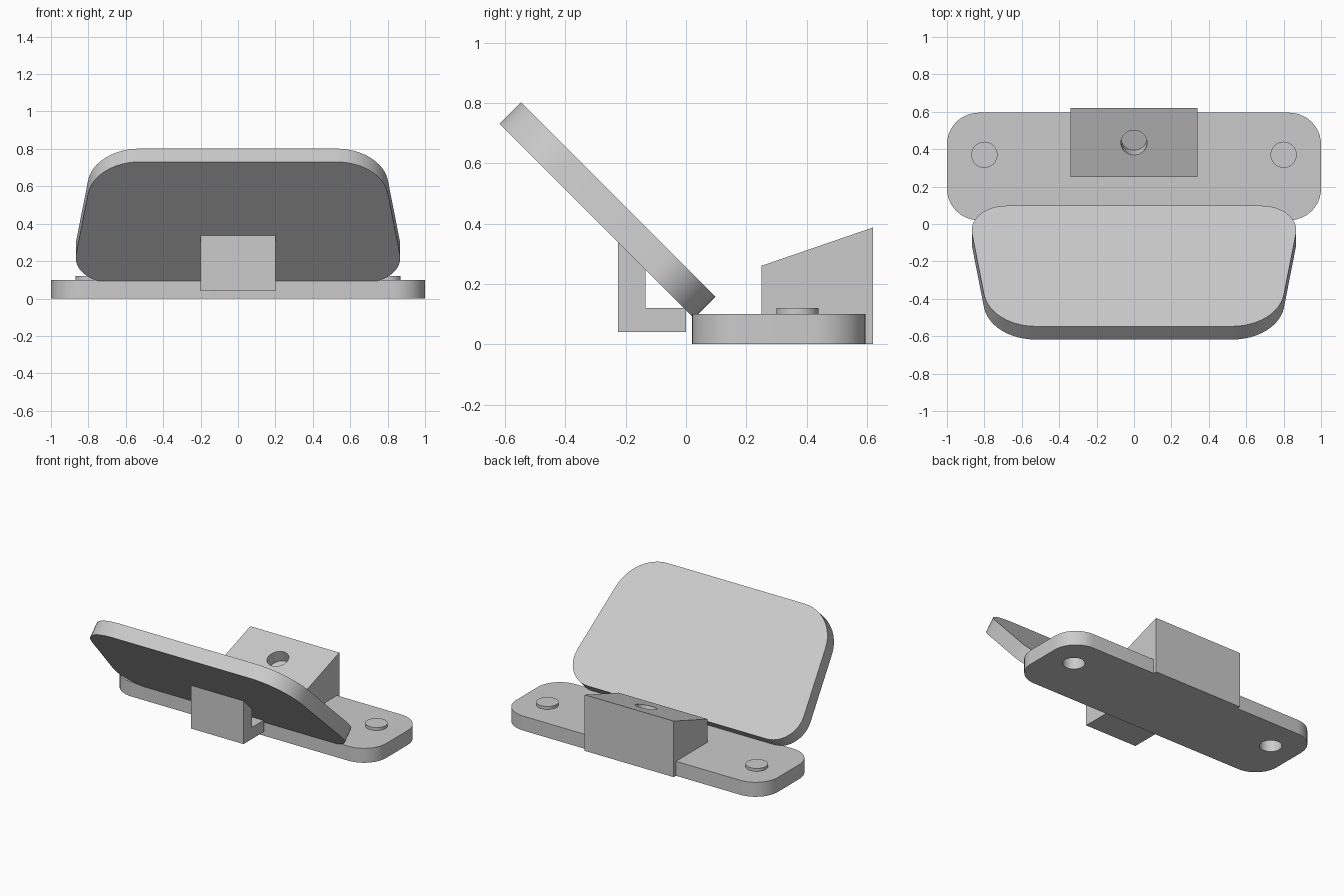
import bpy, bmesh, math
from mathutils import Matrix, Vector

if "Cube" in bpy.data.objects:
    bpy.data.objects.remove(bpy.data.objects["Cube"])

grey = bpy.data.materials.new("light grey")
grey.diffuse_color = (0.6, 0.6, 0.6, 1)
grey.use_nodes = True
grey.node_tree.nodes["Principled BSDF"].inputs["Base Color"].default_value = grey.diffuse_color


def rounded(corners, steps=12):
    """Outline of a counter-clockwise polygon from (x, y, radius) corners."""
    pts = []
    n = len(corners)
    for i, (x, y, r) in enumerate(corners):
        c = Vector((x, y))
        a = (Vector(corners[i - 1][:2]) - c).normalized()
        b = (Vector(corners[(i + 1) % n][:2]) - c).normalized()
        half = a.angle(b) / 2
        centre = c + (a + b).normalized() * r / math.sin(half)
        start = c + a * r / math.tan(half) - centre
        turn = math.pi - 2 * half
        for k in range(steps + 1):
            p = centre + Matrix.Rotation(turn * k / steps, 2) @ start
            pts.append((p.x, p.y))
    return pts


def prism(name, outline, depth, matrix=Matrix()):
    """Extrude an outline along local z, then place it."""
    bm = bmesh.new()
    face = bm.faces.new([bm.verts.new((x, y, 0)) for x, y in outline])
    out = bmesh.ops.extrude_face_region(bm, geom=[face])
    top = [v for v in out["geom"] if isinstance(v, bmesh.types.BMVert)]
    bmesh.ops.translate(bm, verts=top, vec=(0, 0, depth))
    bm.transform(matrix)
    bmesh.ops.recalc_face_normals(bm, faces=bm.faces)
    mesh = bpy.data.meshes.new(name)
    bm.to_mesh(mesh)
    bm.free()
    mesh.materials.append(grey)
    obj = bpy.data.objects.new(name, mesh)
    bpy.context.collection.objects.link(obj)
    return obj


def circle(r, n=32):
    return [(r * math.cos(2 * math.pi * i / n), r * math.sin(2 * math.pi * i / n))
            for i in range(n)]


def cut(obj, cutter):
    """Subtract the cutter and remove it."""
    mod = obj.modifiers.new("hole", 'BOOLEAN')
    mod.operation = 'DIFFERENCE'
    mod.solver = 'EXACT'
    mod.object = cutter
    bpy.context.view_layer.objects.active = obj
    bpy.ops.object.modifier_apply(modifier=mod.name)
    bpy.data.objects.remove(cutter)


def smooth(obj):
    bpy.ops.object.select_all(action='DESELECT')
    obj.select_set(True)
    bpy.context.view_layer.objects.active = obj
    bpy.ops.object.shade_smooth_by_angle(angle=math.radians(30))


# Maps a (y, z) side profile to the world, extruding along x
def side(x):
    return Matrix(((0, 0, 1, x), (1, 0, 0, 0), (0, 1, 0, 0), (0, 0, 0, 1)))


# Base plate with rounded corners
plate = prism("base_plate", rounded([(-1, 0.02, 0.17), (1, 0.02, 0.17),
                                     (1, 0.595, 0.17), (-1, 0.595, 0.17)]), 0.1)

# Screw holes open at the bottom, capped by low discs on top
for sx, label in ((-1, "left"), (1, "right")):
    at = (sx * 0.8, 0.37)
    cut(plate, prism("cutter", circle(0.07), 0.13, Matrix.Translation((*at, -0.04))))
    smooth(prism(label + "_screw_cap", circle(0.07), 0.03,
                 Matrix.Translation((*at, 0.09))))
smooth(plate)

# Wedge block with a blind hole square to its sloping top
block = prism("wedge_block", [(0.25, 0), (0.62, 0), (0.62, 0.387), (0.25, 0.26)],
              0.68, side(-0.34))
tilt = math.atan2(0.127, 0.37)
hole = (Matrix.Translation((0, 0.435, 0.26 + 0.185 * math.tan(tilt)))
        @ Matrix.Rotation(tilt, 4, 'X') @ Matrix.Translation((0, 0, -0.08)))
cut(block, prism("cutter", circle(0.07), 0.2, hole))
smooth(block)

# Tilted panel: wide at its lower edge, leaning forward at 45 degrees
s = math.sqrt(0.5)
lean = Matrix(((1, 0, 0, 0), (0, -s, s, 0.027), (0, s, s, 0.086), (0, 0, 0, 1)))
panel = prism("tilted_panel", rounded([(-0.895, 0, 0.185), (0.895, 0, 0.185),
                                       (0.768, 0.912, 0.28), (-0.768, 0.912, 0.28)]),
              0.1, lean)
smooth(panel)

# Angle bracket under the panel
prism("angle_bracket", [(-0.225, 0.04), (0, 0.04), (0, 0.12), (-0.135, 0.12),
                        (-0.135, 0.248), (-0.225, 0.338)], 0.4, side(-0.2))
